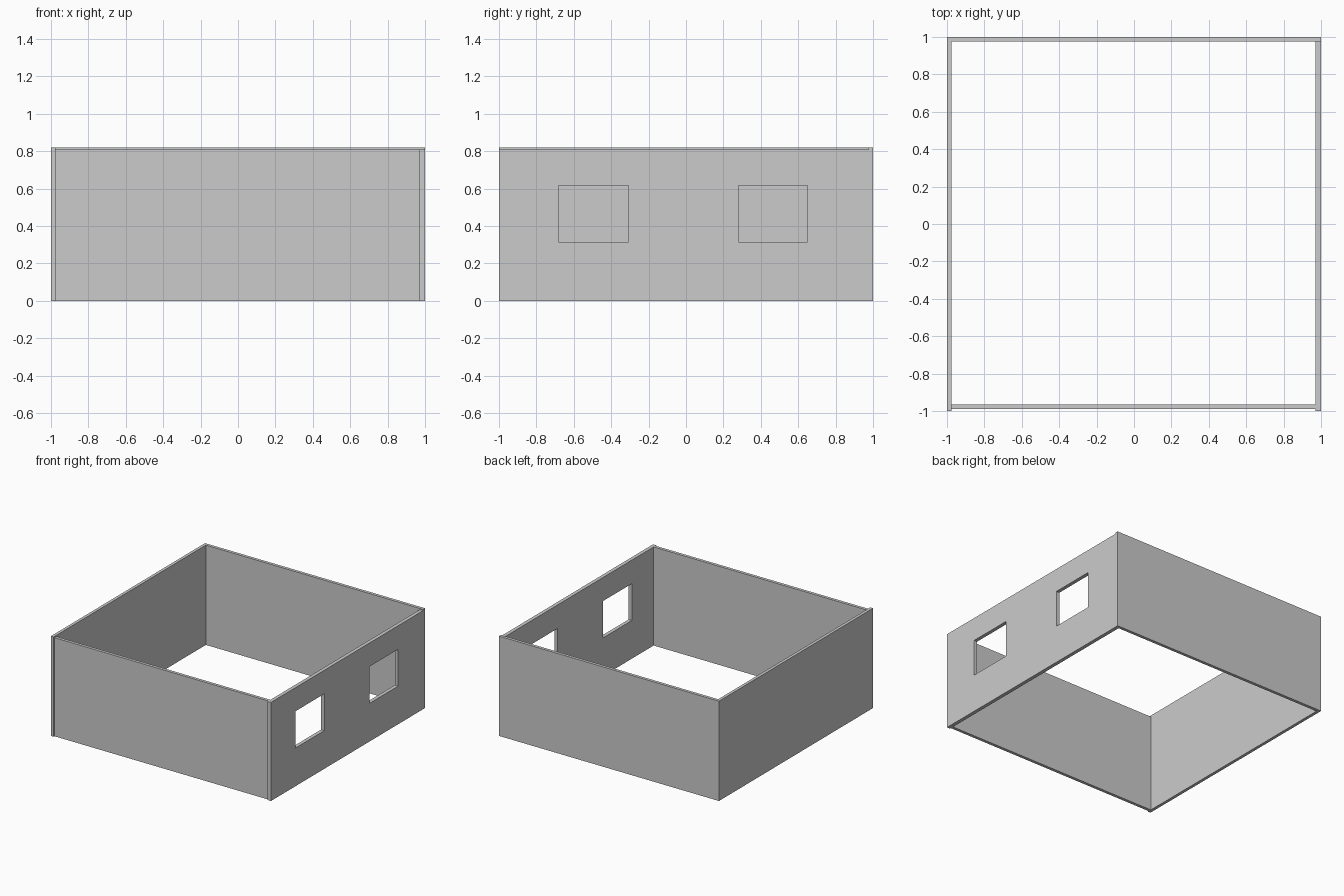
import bpy

if "Cube" in bpy.data.objects:
    bpy.data.objects.remove(bpy.data.objects["Cube"])

# One plain grey for all walls
grey = bpy.data.materials.new("wall grey")
grey.diffuse_color = (0.6, 0.6, 0.6, 1)
grey.use_nodes = True
grey.node_tree.nodes["Principled BSDF"].inputs["Base Color"].default_value = grey.diffuse_color


def box(name, x, y, z):
    """Box from (min, max) ranges on each axis."""
    bpy.ops.mesh.primitive_cube_add(size=1)
    ob = bpy.context.object
    ob.name = name
    for v in ob.data.vertices:
        v.co = [r[0] if c < 0 else r[1] for c, r in zip(v.co, (x, y, z))]
    ob.data.materials.append(grey)
    return ob


HIGH, LOW = 0.82, 0.81

# Left and back walls are a touch taller than front and right ones
box("left_wall", (-1, -0.975), (-1, 0.975), (0, HIGH))
box("back_wall", (-1, 1), (0.975, 1), (0, HIGH))
box("front_wall", (-0.975, 0.97), (-0.99, -0.965), (0, LOW))
right = box("right_wall", (0.97, 1), (-1, 0.975), (0, LOW))

# Two window openings in the right wall
for i, span in enumerate([(-0.683, -0.308), (0.281, 0.65)]):
    cutter = box(f"window_cutter_{i + 1}", (0.9, 1.1), span, (0.314, 0.616))
    mod = right.modifiers.new(f"window_{i + 1}", 'BOOLEAN')
    mod.operation = 'DIFFERENCE'
    mod.solver = 'EXACT'
    mod.object = cutter
    bpy.context.view_layer.objects.active = right
    bpy.ops.object.modifier_apply(modifier=mod.name)
    bpy.data.objects.remove(cutter, do_unlink=True)
